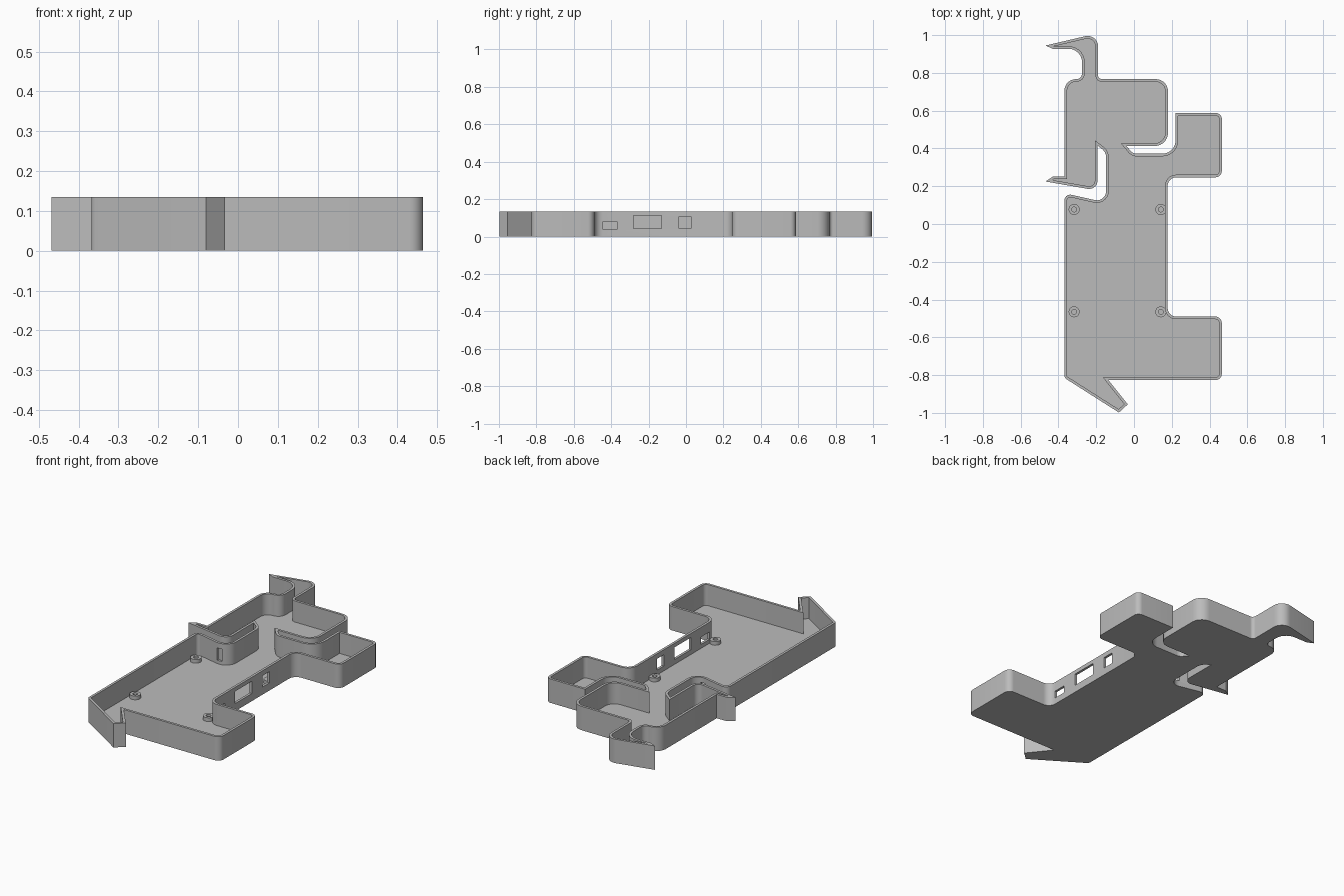
import bpy
import bmesh
import math
from mathutils import Vector

HEIGHT, FLOOR, WALL = 0.135, 0.016, 0.014

if "Cube" in bpy.data.objects:
    bpy.data.objects.remove(bpy.data.objects["Cube"])

grey = bpy.data.materials.new("plain grey")
grey.use_nodes = True
grey.diffuse_color = (0.5, 0.5, 0.5, 1)
grey.node_tree.nodes["Principled BSDF"].inputs["Base Color"].default_value = (0.5, 0.5, 0.5, 1)


def make_object(name, bm):
    bmesh.ops.recalc_face_normals(bm, faces=bm.faces)
    mesh = bpy.data.meshes.new(name)
    bm.to_mesh(mesh)
    bm.free()
    mesh.materials.append(grey)
    obj = bpy.data.objects.new(name, mesh)
    bpy.context.collection.objects.link(obj)
    return obj


def activate(obj):
    bpy.ops.object.select_all(action='DESELECT')
    obj.select_set(True)
    bpy.context.view_layer.objects.active = obj


def rounded(corners, steps=7):
    """Replace each corner that has a radius by a true arc."""
    path = []
    for i, (x, y, r) in enumerate(corners):
        p = Vector((x, y))
        if not r:
            path.append(p)
            continue
        a = (Vector(corners[i - 1][:2]) - p).normalized()
        b = (Vector(corners[(i + 1) % len(corners)][:2]) - p).normalized()
        half = a.angle(b) / 2
        centre = p + (a + b).normalized() * r / math.sin(half)
        start = p + a * r / math.tan(half) - centre
        end = p + b * r / math.tan(half) - centre
        sweep = start.angle(end)
        for k in range(steps + 1):
            t = k / steps
            path.append(centre + (start * math.sin((1 - t) * sweep)
                                  + end * math.sin(t * sweep)) / math.sin(sweep))
    return path


def inset(path, d):
    """Mitred inward offset of a counter-clockwise loop."""
    out = []
    for i, p in enumerate(path):
        u = (p - path[i - 1]).normalized()
        v = (path[(i + 1) % len(path)] - p).normalized()
        n, m = Vector((-u.y, u.x)), Vector((-v.y, v.x))
        out.append(p + (n + m) * d / (1 + n.dot(m)))
    return out


# Outline corners, clockwise from the upper spike: x, y, corner radius
outline = [
    (-0.468, 0.945, 0), (-0.19, 1.01, 0.055), (-0.19, 0.767, 0.02),
    (0.18, 0.767, 0.065), (0.18, 0.413, 0.07), (-0.04, 0.413, 0),
    (-0.005, 0.372, 0.04), (0.22, 0.372, 0.07), (0.22, 0.587, 0),
    (0.465, 0.587, 0.03), (0.465, 0.247, 0.035), (0.178, 0.247, 0.045),
    (0.178, -0.49, 0.045), (0.465, -0.49, 0.035), (0.465, -0.827, 0.035),
    (-0.135, -0.827, 0), (-0.033, -0.955, 0), (-0.08, -0.998, 0),
    (-0.368, -0.815, 0.02), (-0.368, 0.163, 0.03), (-0.147, 0.113, 0.05),
    (-0.147, 0.38, 0.06), (-0.193, 0.415, 0), (-0.193, 0.177, 0.045),
    (-0.468, 0.225, 0), (-0.43, 0.251, 0), (-0.368, 0.251, 0),
    (-0.368, 0.767, 0.06), (-0.275, 0.767, 0.03), (-0.275, 0.927, 0.07),
    (-0.43, 0.927, 0),
]
outer = rounded(outline)[::-1]
inner = inset(outer, WALL)

# Tray: floor plate with a thin wall all the way round
bm = bmesh.new()
loops = [[bm.verts.new((p.x, p.y, z)) for p in path]
         for path, z in ((outer, 0), (outer, HEIGHT), (inner, HEIGHT), (inner, FLOOR))]
bm.faces.new(loops[0][::-1])
bm.faces.new(loops[-1])
for low, high in zip(loops, loops[1:]):
    for i in range(len(low)):
        j = (i + 1) % len(low)
        bm.faces.new((low[i], low[j], high[j], high[i]))
tray = make_object("tray", bm)

# Openings in the side wall and one slot in the inner bay wall: x, y, z ranges
openings = [
    ((0.14, 0.21), (-0.445, -0.37), (0.038, 0.08)),
    ((0.14, 0.21), (-0.28, -0.13), (0.043, 0.112)),
    ((0.14, 0.21), (-0.037, 0.027), (0.043, 0.107)),
    ((-0.21, -0.18), (0.09, 0.155), (0.035, 0.105)),
]
for ranges in openings:
    bm = bmesh.new()
    bmesh.ops.create_cube(bm, size=1)
    for v in bm.verts:
        v.co = [lo + (c + 0.5) * (hi - lo) for c, (lo, hi) in zip(v.co, ranges)]
    cutter = make_object("opening_cutter", bm)
    cutter.hide_render = True
    cut = tray.modifiers.new("opening", 'BOOLEAN')
    cut.operation, cut.solver, cut.object = 'DIFFERENCE', 'EXACT', cutter
    activate(tray)
    bpy.ops.object.modifier_apply(modifier=cut.name)
    bpy.data.objects.remove(cutter)
activate(tray)
bpy.ops.object.shade_smooth_by_angle(angle=math.radians(30))


# Hollow mounting posts on the floor
def post(name, x, y, sides=24):
    bm = bmesh.new()
    rings = []
    for r, z in ((0.029, FLOOR - 0.004), (0.029, 0.037), (0.013, 0.037), (0.013, FLOOR - 0.004)):
        rings.append([bm.verts.new((x + r * math.cos(math.tau * k / sides),
                                    y + r * math.sin(math.tau * k / sides), z))
                      for k in range(sides)])
    for i, low in enumerate(rings):
        high = rings[(i + 1) % len(rings)]
        for k in range(sides):
            n = (k + 1) % sides
            bm.faces.new((low[k], low[n], high[n], high[k]))
    activate(make_object(name, bm))
    bpy.ops.object.shade_smooth_by_angle(angle=math.radians(30))


for end, y in (("front", -0.465), ("back", 0.077)):
    for side, x in (("right", -0.317), ("left", 0.142)):
        post(f"{end}_{side}_post", x, y)
